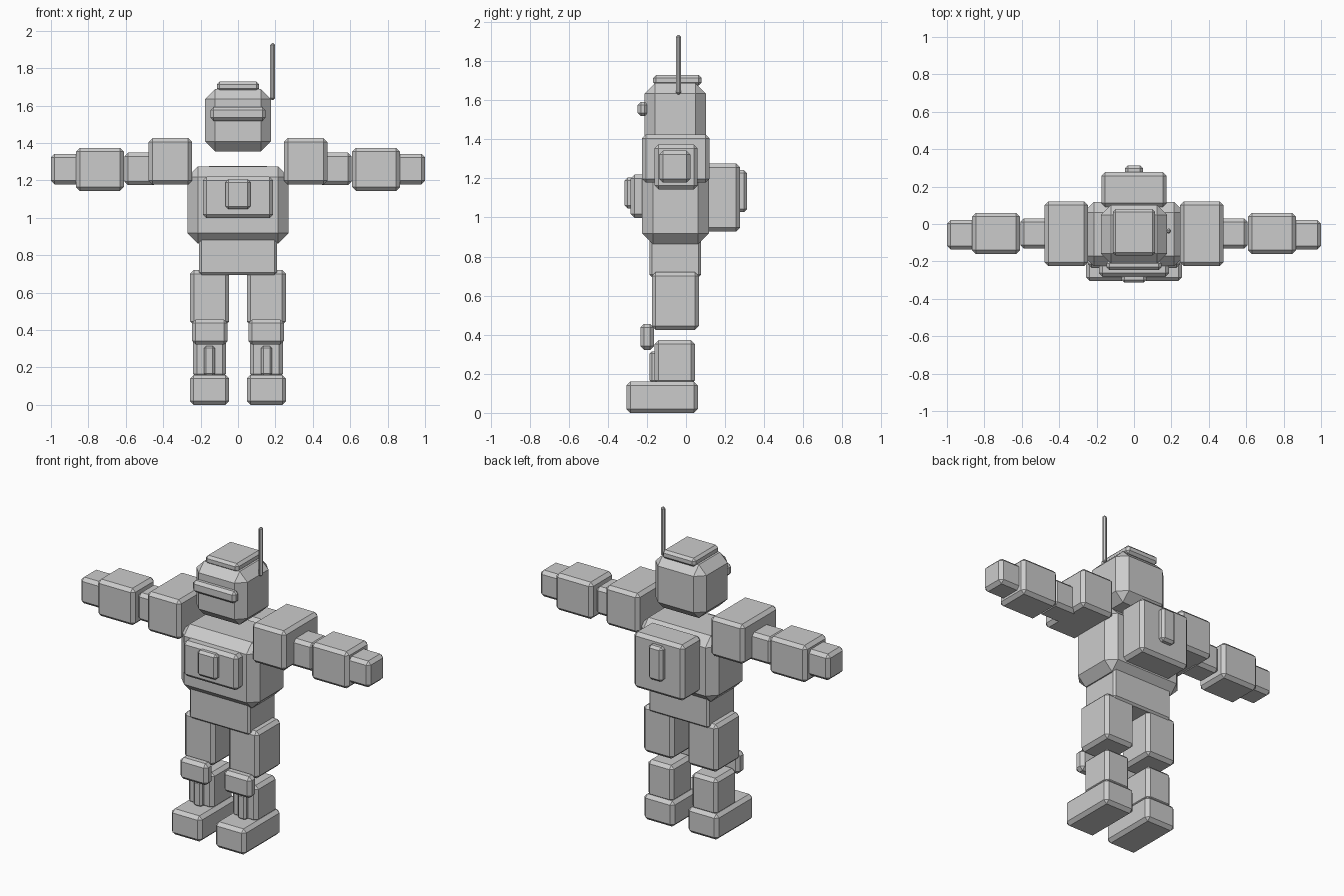
import bpy, bmesh
from mathutils import Vector

if "Cube" in bpy.data.objects:
    bpy.data.objects.remove(bpy.data.objects["Cube"])

grey = bpy.data.materials.new("plain_grey")
grey.diffuse_color = (0.6, 0.6, 0.6, 1)
grey.use_nodes = True
grey.node_tree.nodes["Principled BSDF"].inputs["Base Color"].default_value = grey.diffuse_color


def block(name, x, y, z, bevel=0.02):
    """Chamfered box spanning the (low, high) ranges on each axis."""
    low, high = (Vector(c) for c in zip(x, y, z))
    bm = bmesh.new()
    bmesh.ops.create_cube(bm, size=1)
    bmesh.ops.scale(bm, vec=high - low, verts=bm.verts)
    bmesh.ops.bevel(bm, geom=bm.edges[:], offset=bevel, segments=1,
                    affect='EDGES', profile=0.5, clamp_overlap=True)
    bmesh.ops.recalc_face_normals(bm, faces=bm.faces)
    mesh = bpy.data.meshes.new(name)
    bm.to_mesh(mesh)
    bm.free()
    mesh.materials.append(grey)
    obj = bpy.data.objects.new(name, mesh)
    obj.location = (low + high) / 2
    bpy.context.collection.objects.link(obj)
    return obj


def centred(name, half_width, y, z, bevel=0.02):
    return block(name, (-half_width, half_width), y, z, bevel)


def pair(name, x, y, z, bevel=0.02):
    block("left_" + name, x, y, z, bevel)
    block("right_" + name, (-x[1], -x[0]), y, z, bevel)


# Head with cap, visor and antenna
centred("head", 0.176, (-0.212, 0.102), (1.355, 1.687), 0.053)
centred("head_cap", 0.113, (-0.168, 0.08), (1.675, 1.728), 0.015)
centred("visor", 0.148, (-0.247, -0.195), (1.518, 1.592), 0.017)
block("antenna", (0.172, 0.198), (-0.051, -0.025), (1.63, 1.933), 0.009)

# Torso with chest panel, waist and backpack
centred("chest", 0.27, (-0.225, 0.117), (0.863, 1.274), 0.055)
centred("chest_panel", 0.188, (-0.283, -0.205), (0.998, 1.22))
centred("chest_button", 0.067, (-0.314, -0.265), (1.046, 1.204), 0.015)
centred("waist", 0.208, (-0.187, 0.077), (0.695, 0.9), 0.012)
centred("backpack", 0.174, (0.092, 0.277), (0.928, 1.276))
centred("backpack_button", 0.048, (0.26, 0.312), (1.028, 1.242), 0.015)

# Arms held straight out
pair("shoulder", (0.246, 0.478), (-0.225, 0.121), (1.178, 1.425))
pair("upper_arm", (0.432, 0.608), (-0.132, 0.03), (1.174, 1.348))
pair("forearm", (0.61, 0.866), (-0.16, 0.06), (1.144, 1.374))
pair("hand", (0.84, 1.0), (-0.137, 0.022), (1.178, 1.342))

# Legs
pair("thigh", (0.048, 0.256), (-0.175, 0.066), (0.425, 0.72))
pair("knee_pad", (0.055, 0.246), (-0.234, -0.163), (0.322, 0.456))
pair("shin", (0.064, 0.24), (-0.16, 0.045), (0.145, 0.372))
pair("shin_plate", (0.123, 0.182), (-0.187, -0.145), (0.155, 0.315), 0.012)
pair("foot", (0.047, 0.257), (-0.305, 0.061), (0.0, 0.16))
